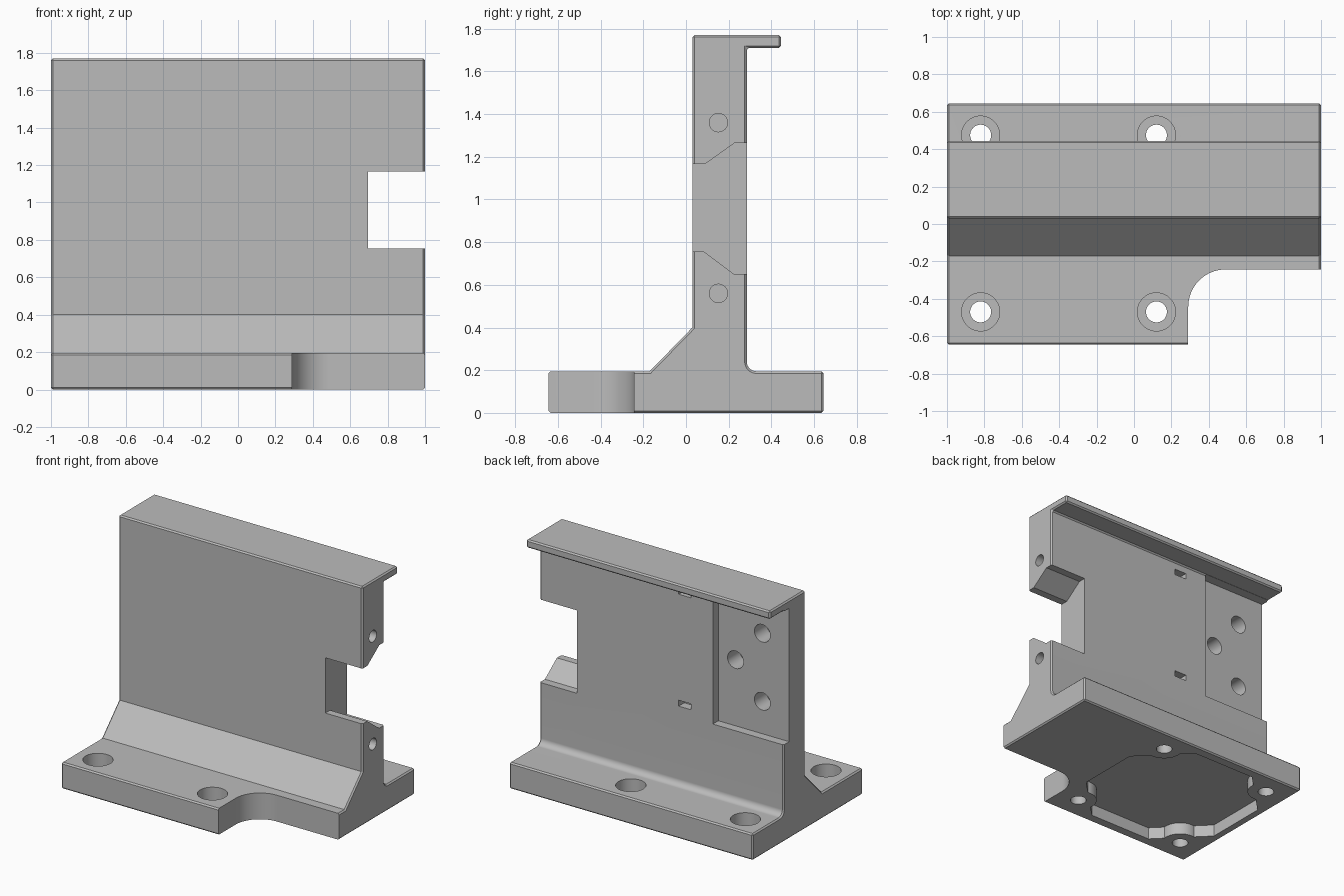
import bpy, bmesh, math
from mathutils import Vector

cube = bpy.data.objects.get("Cube")
if cube:
    bpy.data.objects.remove(cube, do_unlink=True)

grey = bpy.data.materials.new("machined_grey")
grey.use_nodes = True
COLOUR = (0.5, 0.5, 0.5, 1)
grey.diffuse_color = COLOUR
grey.node_tree.nodes["Principled BSDF"].inputs["Base Color"].default_value = COLOUR


def arc(cx, cy, r, start, end, steps):
    """Points on an arc, angles in degrees."""
    return [(cx + r * math.cos(math.radians(start + (end - start) * i / steps)),
             cy + r * math.sin(math.radians(start + (end - start) * i / steps)))
            for i in range(steps + 1)]


def prism(name, points, axis, low, high):
    """Extrude a closed outline along x (y,z), y (x,z) or z (x,y)."""
    place = {"x": lambda a, b, h: (h, a, b),
             "y": lambda a, b, h: (a, h, b),
             "z": lambda a, b, h: (a, b, h)}[axis]
    bm = bmesh.new()
    face = bm.faces.new([bm.verts.new(place(a, b, low)) for a, b in points])
    extruded = bmesh.ops.extrude_face_region(bm, geom=[face])["geom"]
    shift = Vector(place(0, 0, high - low))
    bmesh.ops.translate(bm, vec=shift,
                        verts=[v for v in extruded if isinstance(v, bmesh.types.BMVert)])
    bmesh.ops.recalc_face_normals(bm, faces=bm.faces)
    mesh = bpy.data.meshes.new(name)
    bm.to_mesh(mesh)
    bm.free()
    mesh.materials.append(grey)
    obj = bpy.data.objects.new(name, mesh)
    bpy.context.collection.objects.link(obj)
    return obj


def rod(name, a, b, r, axis, low, high):
    return prism(name, arc(a, b, r, 0, 360, 48)[:-1], axis, low, high)


def box(name, a0, a1, b0, b1, axis, low, high):
    return prism(name, [(a0, b0), (a1, b0), (a1, b1), (a0, b1)], axis, low, high)


def apply_modifier(obj, mod):
    bpy.ops.object.select_all(action="DESELECT")
    bpy.context.view_layer.objects.active = obj
    obj.select_set(True)
    bpy.ops.object.modifier_apply(modifier=mod.name)


def cut(obj, cutter):
    cutter.hide_render = True
    mod = obj.modifiers.new("cut", "BOOLEAN")
    mod.operation = "DIFFERENCE"
    mod.solver = "EXACT"
    mod.object = cutter
    apply_modifier(obj, mod)
    bpy.data.objects.remove(cutter, do_unlink=True)


# Bracket body: foot, gusset, upright wall and top lip in one profile
FOOT, TOP, FRONT, BACK = 0.195, 1.77, 0.03, 0.285
profile = [(-0.645, 0), (0.645, 0), (0.645, FOOT)]
profile += arc(BACK + 0.045, FOOT + 0.045, 0.045, 270, 180, 20)
profile += [(BACK, 1.71), (0.445, 1.71), (0.445, TOP), (FRONT, TOP),
            (FRONT, 0.4), (-0.17, FOOT), (-0.645, FOOT)]
body = prism("angle_bracket", profile, "x", -1, 1)

# Small broken edges
bevel = body.modifiers.new("edges", "BEVEL")
bevel.width = 0.01
bevel.segments = 1
bevel.limit_method = "ANGLE"
bevel.angle_limit = math.radians(60)
apply_modifier(body, bevel)

# Rounded cutaway in the front corner of the foot
corner = [(0.29, -0.8), (1.1, -0.8), (1.1, -0.243)] + arc(0.49, -0.443, 0.2, 90, 180, 32)
cut(body, prism("foot_cutaway", corner, "z", -0.1, 0.3))

# Stepped window in the wall end
window = [(-0.1, 0.755), (0.085, 0.755), (0.225, 0.65), (0.4, 0.65),
          (0.4, 1.265), (0.228, 1.265), (0.088, 1.165), (-0.1, 1.165)]
cut(body, prism("wall_window", window, "x", 0.695, 1.1))

# Pin holes in the wall end
for z in (0.56, 1.36):
    cut(body, rod("pin_hole", 0.152, z, 0.043, "x", 0.75, 1.1))

# Shallow rear pad with three blind holes
cut(body, box("rear_pad", -1.1, -0.42, 0.72, 1.709, "y", 0.22, 0.4))
for x, z in ((-0.78, 1.465), (-0.56, 1.21), (-0.78, 0.96)):
    cut(body, rod("blind_hole", x, z, 0.065, "y", 0.08, 0.3))

# Rear slots
for z in (0.8, 1.63):
    cut(body, box("rear_slot", -0.24, -0.14, z - 0.022, z + 0.022, "y", 0.22, 0.4))

# Octagonal relief under the foot, leaving round bosses at the bolts
bolts = [(x, y) for x in (-0.82, 0.12) for y in (-0.47, 0.475)]
CX, HX, HY, C = -0.35, 0.59, 0.57, 0.33
octagon = [(HX, C - HY), (HX, HY - C), (HX - C, HY), (C - HX, HY),
           (-HX, HY - C), (-HX, C - HY), (C - HX, -HY), (HX - C, -HY)]
relief = prism("foot_relief", [(CX + x, y) for x, y in octagon], "z", -0.1, 0.09)
for x, y in bolts:
    cut(relief, rod("boss", x, y, 0.13, "z", -0.2, 0.2))
cut(body, relief)

# Counterbored bolt holes
for x, y in bolts:
    cut(body, rod("counterbore", x, y, 0.102, "z", 0.1, 0.26))
    cut(body, rod("bolt_hole", x, y, 0.056, "z", -0.1, 0.15))

bpy.ops.object.select_all(action="DESELECT")
body.select_set(True)
bpy.context.view_layer.objects.active = body
bpy.ops.object.shade_smooth_by_angle(angle=math.radians(25))
